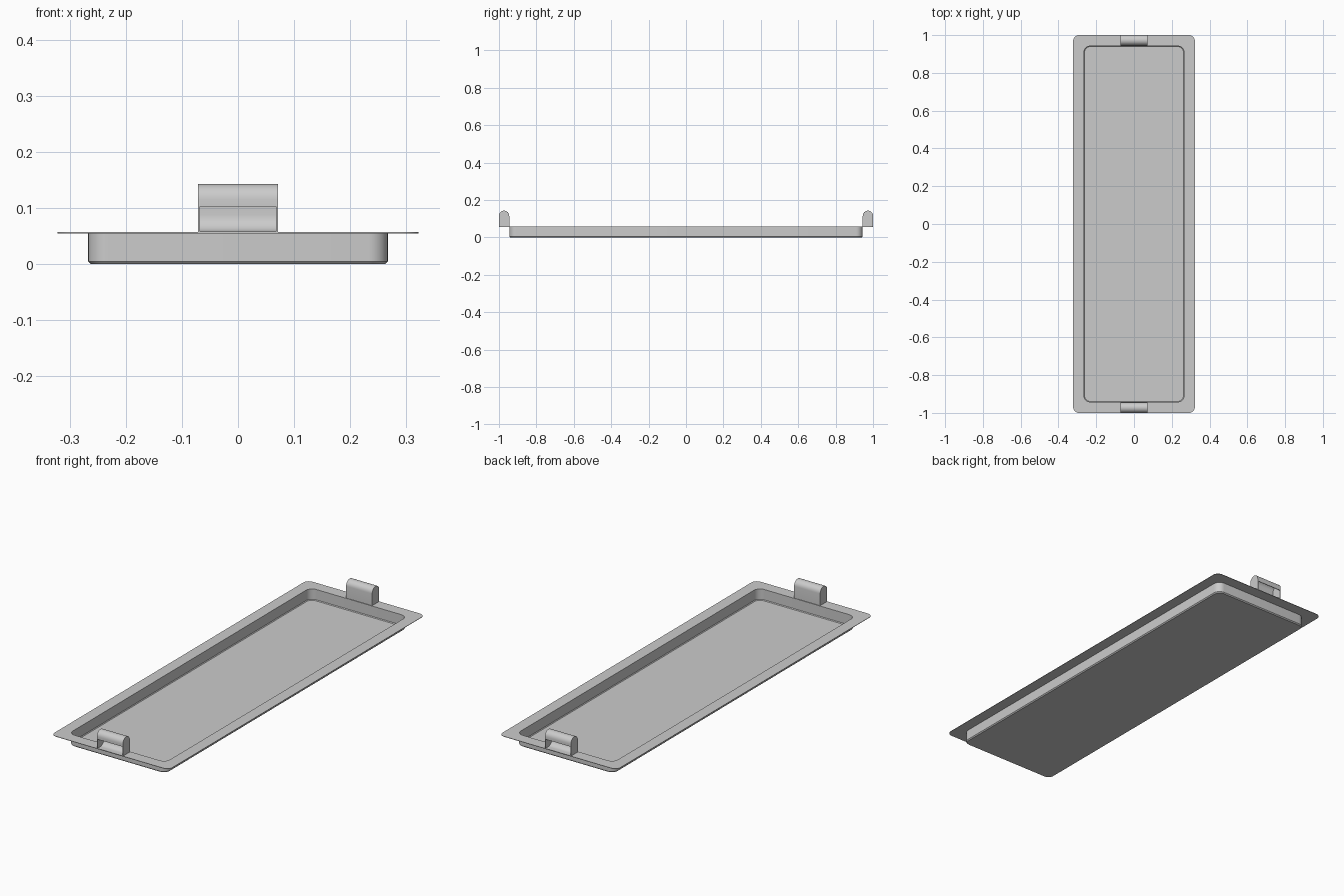
import bpy, bmesh
from math import sin, cos, pi, radians

if "Cube" in bpy.data.objects:
    bpy.data.objects.remove(bpy.data.objects["Cube"])


def finish(bm, name):
    bmesh.ops.recalc_face_normals(bm, faces=bm.faces)
    me = bpy.data.meshes.new(name)
    bm.to_mesh(me)
    bm.free()
    ob = bpy.data.objects.new(name, me)
    bpy.context.collection.objects.link(ob)
    bpy.ops.object.select_all(action='DESELECT')
    ob.select_set(True)
    bpy.context.view_layer.objects.active = ob
    bpy.ops.object.shade_smooth_by_angle(angle=radians(35))
    return ob


def arc(cx, cz, r, a0, a1, n=12):
    angles = [radians(a0 + (a1 - a0) * i / n) for i in range(n + 1)]
    return [(cx + r * cos(a), cz + r * sin(a)) for a in angles]


def rounded_rect(hx, hy, r):
    pts = []
    for sx, sy, a in ((1, 1, 0), (-1, 1, 90), (-1, -1, 180), (1, -1, 270)):
        pts += arc(sx * (hx - r), sy * (hy - r), r, a, a + 90, 8)
    return pts


# tray: one thin shell lofted through rounded rectangles
def make_tray():
    rings = [  # half width, half length, corner radius, height
        (0.262, 0.939, 0.030, 0.002), (0.265, 0.942, 0.033, 0.006),
        (0.265, 0.942, 0.033, 0.057), (0.322, 1.0, 0.030, 0.057),
        (0.322, 1.0, 0.030, 0.055), (0.267, 0.944, 0.035, 0.055),
        (0.267, 0.944, 0.035, 0.005), (0.262, 0.939, 0.030, 0.0)]
    bm = bmesh.new()
    loops = [[bm.verts.new((x, y, z)) for x, y in rounded_rect(hx, hy, r)]
             for hx, hy, r, z in rings]
    n = len(loops[0])
    for a, b in zip(loops, loops[1:]):
        for i in range(n):
            j = (i + 1) % n
            bm.faces.new((a[i], a[j], b[j], b[i]))
    bm.faces.new(loops[0])
    bm.faces.new(loops[-1])
    finish(bm, "tray")


def extrude_profile(bm, profile, x0, x1, side):
    a = [bm.verts.new((x0, side * y, z)) for y, z in profile]
    b = [bm.verts.new((x1, side * y, z)) for y, z in profile]
    n = len(profile)
    for i in range(n):
        j = (i + 1) % n
        bm.faces.new((a[i], a[j], b[j], b[i]))
    bm.faces.new(a)
    bm.faces.new(b)


# handle: rounded hood with closed ends and a finger pocket facing outward
def make_handle(name, side):
    yc, zc, r, t = 0.9725, 0.1155, 0.0275, 0.003
    top = arc(yc, zc, r, 0, 180)
    hood = ([(1.0, 0.103)] + top + [(0.945, 0.056), (1.0, 0.056), (1.0, 0.058)]
            + arc(0.978, 0.088, 0.030, 270, 180, 8)
            + arc(yc, zc, r - t, 180, 0) + [(1.0 - t, 0.103)])
    cap = top + [(0.945, 0.056), (1.0, 0.056)]
    bm = bmesh.new()
    extrude_profile(bm, hood, -0.068, 0.068, side)
    extrude_profile(bm, cap, -0.071, -0.068, side)
    extrude_profile(bm, cap, 0.068, 0.071, side)
    finish(bm, name)


make_tray()
make_handle("front_handle", -1)
make_handle("back_handle", 1)
